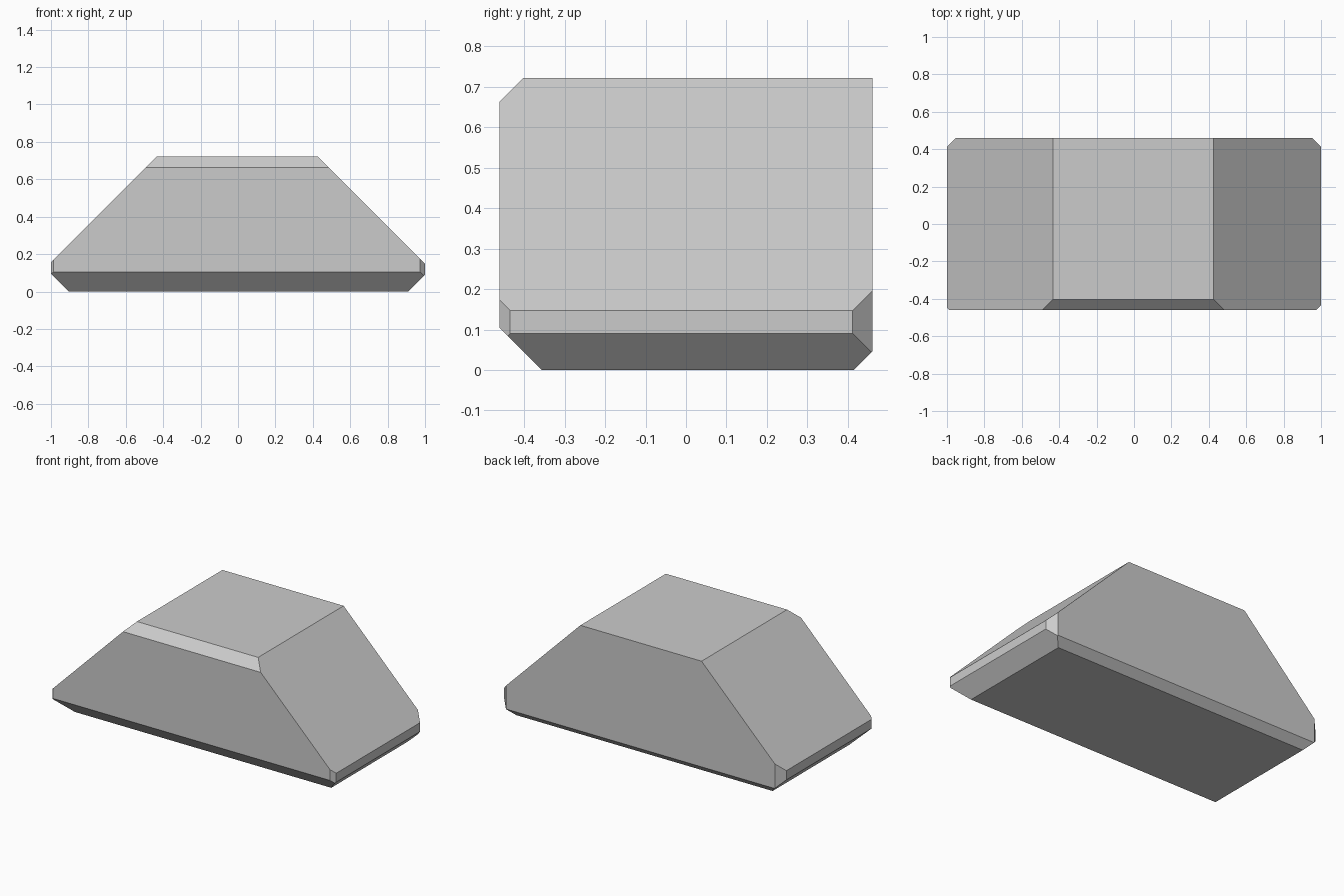
import bpy
import bmesh
from mathutils import Matrix, Vector

if "Cube" in bpy.data.objects:
    bpy.data.objects.remove(bpy.data.objects["Cube"])

HALF_X, HALF_Y, HEIGHT = 1.0, 0.461, 0.722

# Bevel planes: 45 degree direction and the limit of its dot product
BEVELS = [
    ((1, 0, 1), 1.147), ((-1, 0, 1), 1.155),      # long side slopes
    ((1, 0, -1), 0.910), ((-1, 0, -1), 0.904),    # bottom side bevels
    ((0, -1, 1), 1.125),                          # top front bevel
    ((0, -1, -1), 0.357), ((0, 1, -1), 0.415),    # bottom front and back bevels
    ((1, 1, 0), 1.412), ((-1, 1, 0), 1.413),      # back corners
    ((1, -1, 0), 1.435), ((-1, -1, 0), 1.448),    # front corners
]


def cut(bm, normal, limit):
    """Slice off everything beyond the plane and close the hole."""
    n = Vector(normal)
    result = bmesh.ops.bisect_plane(
        bm, geom=bm.verts[:] + bm.edges[:] + bm.faces[:], dist=1e-6,
        plane_co=n * (limit / n.length_squared), plane_no=n, clear_outer=True)
    edges = [e for e in result["geom_cut"] if isinstance(e, bmesh.types.BMEdge)]
    bmesh.ops.edgeloop_fill(bm, edges=edges)


# Solid block, then bevelled plane by plane
bm = bmesh.new()
bmesh.ops.create_cube(bm, size=1.0, matrix=Matrix.Translation((0, 0, HEIGHT / 2))
                      @ Matrix.Diagonal((2 * HALF_X, 2 * HALF_Y, HEIGHT, 1)))
for normal, limit in BEVELS:
    cut(bm, normal, limit)
bmesh.ops.recalc_face_normals(bm, faces=bm.faces[:])

mesh = bpy.data.meshes.new("bevelled_block")
bm.to_mesh(mesh)
bm.free()
block = bpy.data.objects.new("bevelled_block", mesh)
bpy.context.collection.objects.link(block)
